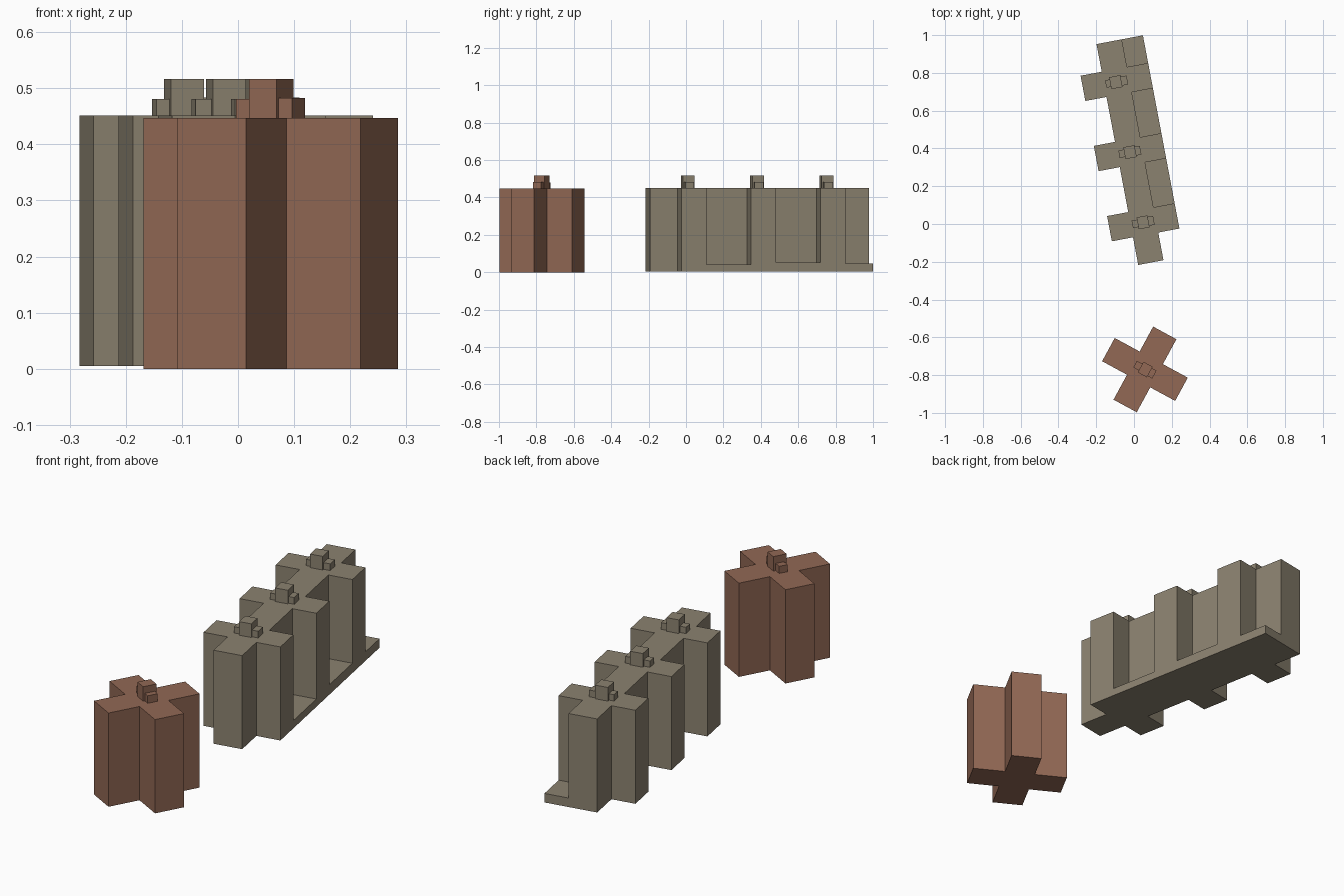
import bpy, bmesh, math
from mathutils import Matrix

if "Cube" in bpy.data.objects:
    bpy.data.objects.remove(bpy.data.objects["Cube"])


def material(name, rgb):
    m = bpy.data.materials.new(name)
    m.diffuse_color = (*rgb, 1)
    m.use_nodes = True
    m.node_tree.nodes["Principled BSDF"].inputs["Base Color"].default_value = m.diffuse_color
    return m


BRICK = material("brick", (0.287, 0.138, 0.089))
STONE = material("stone", (0.26, 0.223, 0.162))


def prism(name, outline, z0, z1, place, mat):
    """Extrude a counter-clockwise outline from z0 to z1."""
    bm = bmesh.new()
    base = bm.faces.new([bm.verts.new((x, y, z0)) for x, y in outline])
    ext = bmesh.ops.extrude_face_region(bm, geom=[base])
    top = [v for v in ext["geom"] if isinstance(v, bmesh.types.BMVert)]
    bmesh.ops.translate(bm, verts=top, vec=(0, 0, z1 - z0))
    bmesh.ops.recalc_face_normals(bm, faces=bm.faces)
    me = bpy.data.meshes.new(name)
    bm.to_mesh(me)
    bm.free()
    me.materials.append(mat)
    ob = bpy.data.objects.new(name, me)
    ob.matrix_world = place
    bpy.context.collection.objects.link(ob)
    return ob


def rect(x0, x1, y0, y1):
    return [(x0, y0), (x1, y0), (x1, y1), (x0, y1)]


def winged_outline(centres, reach, end, half):
    """Spine along y with a pair of side wings at each centre."""
    right = [(half, centres[0] - end)]
    for c in centres:
        right += [(half, c - half), (reach, c - half),
                  (reach, c + half), (half, c + half)]
    right.append((half, centres[-1] + end))
    return right + [(-x, y) for x, y in reversed(right)]


def placement(x, y, degrees):
    return Matrix.Translation((x, y, 0)) @ Matrix.Rotation(math.radians(degrees), 4, 'Z')


def roof_house(prefix, y, roof, x0, x1, place, mat):
    """Lift housing: a tall block between two low blocks."""
    prism(prefix + "_lift_house", rect(x0, x1, y - 0.032, y + 0.032), roof, 0.516, place, mat)
    prism(prefix + "_left_vent", rect(-0.059, x0, y - 0.020, y + 0.020), roof, 0.481, place, mat)
    prism(prefix + "_right_vent", rect(x1, 0.057, y - 0.024, y + 0.024), roof, 0.483, place, mat)


# Single cross-shaped tower
tower = placement(0.058, -0.77, -28.5)
prism("cross_tower", winged_outline([0], 0.22, 0.22, 0.07), 0, 0.447, tower, BRICK)
roof_house("tower", 0, 0.447, -0.026, 0.029, tower, BRICK)

# Long block of three joined crosses
block = placement(0.049, 0.009, 10.7)
PITCH, WING, END, HALF = 0.378, 0.182, 0.217, 0.068
centres = [0, PITCH, 2 * PITCH]
prism("long_block", winged_outline(centres, WING, END, HALF), 0.005, 0.451, block, STONE)

# Low terraces between the wings on the right side
for i, (c, top) in enumerate(zip(centres, (0.042, 0.052, 0.048))):
    y1 = c + PITCH - HALF if i < 2 else c + END
    prism(f"terrace_{i + 1}", rect(HALF, WING, c + HALF, y1), 0.005, top, block, STONE)

# Roof housings
for i, (c, x0, x1) in enumerate(zip(centres, (-0.03, -0.03, -0.035), (0.028, 0.03, 0.025))):
    roof_house(f"block_{i + 1}", c, 0.451, x0, x1, block, STONE)
